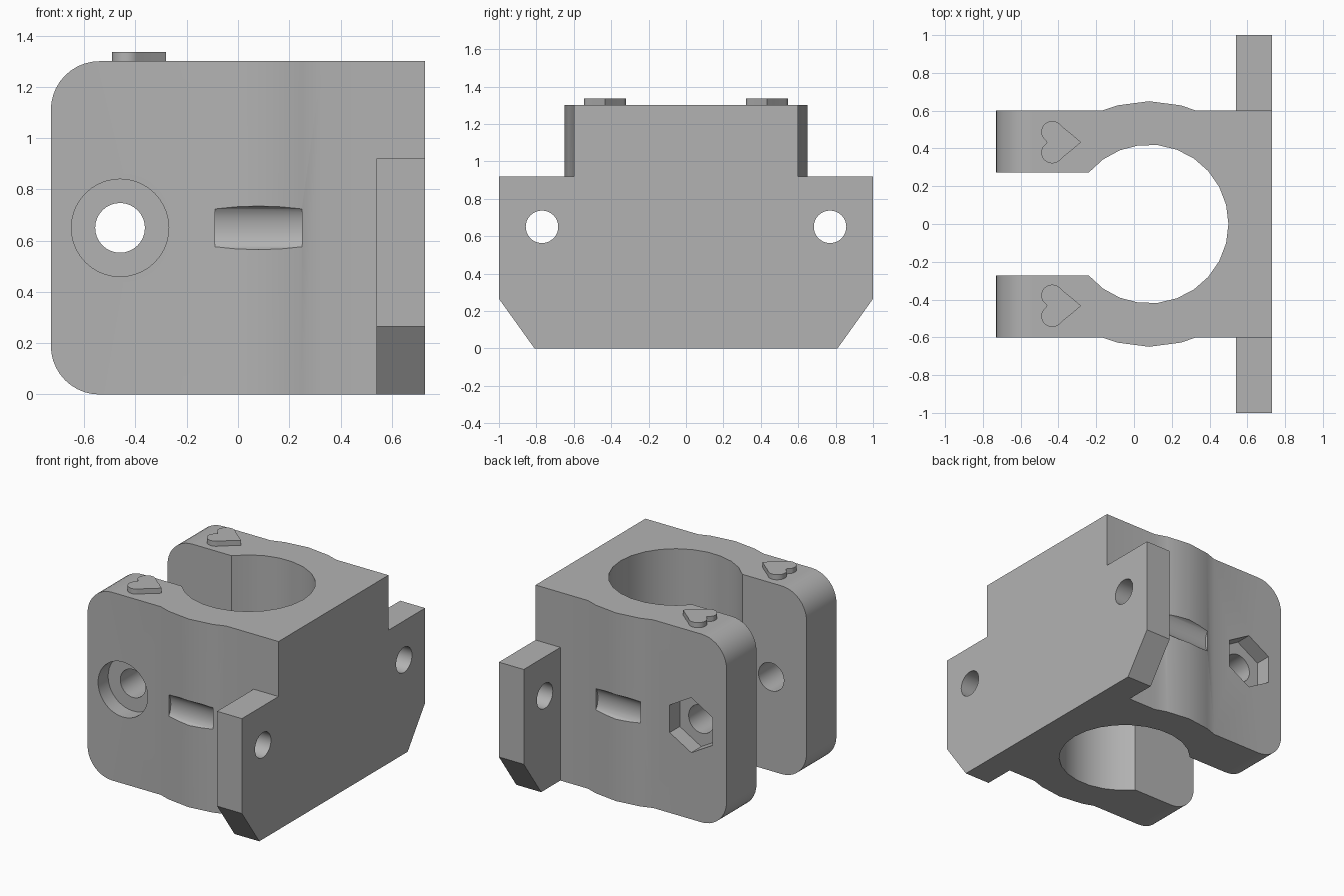
import bpy, bmesh
from math import sin, cos, pi, radians, asin, degrees

if "Cube" in bpy.data.objects:
    bpy.data.objects.remove(bpy.data.objects["Cube"])

grey = bpy.data.materials.new("plain grey")
grey.diffuse_color = (0.45, 0.45, 0.45, 1)
grey.use_nodes = True
grey.node_tree.nodes["Principled BSDF"].inputs["Base Color"].default_value = grey.diffuse_color

CX = 0.08           # axis of the bore
H = 1.3             # body height
ZB = 0.65           # height of all bolt holes


def arc(cx, cy, r, a0, a1, n, ry=None):
    ry = ry or r
    return [(cx + r * cos(radians(a0 + (a1 - a0) * i / n)),
             cy + ry * sin(radians(a0 + (a1 - a0) * i / n))) for i in range(n + 1)]


def prism(name, pts, axis, lo, hi):
    """Extrude a 2D outline along an axis; the outline uses the other two axes in order."""
    def place(p, d):
        return {'x': (d, p[0], p[1]), 'y': (p[0], d, p[1]), 'z': (p[0], p[1], d)}[axis]
    bm = bmesh.new()
    rings = [[bm.verts.new(place(p, d)) for p in pts] for d in (lo, hi)]
    n = len(pts)
    for ring in rings:
        bm.faces.new(ring)
    for i in range(n):
        j = (i + 1) % n
        bm.faces.new((rings[0][i], rings[0][j], rings[1][j], rings[1][i]))
    bmesh.ops.recalc_face_normals(bm, faces=bm.faces)
    me = bpy.data.meshes.new(name)
    bm.to_mesh(me)
    bm.free()
    me.materials.append(grey)
    ob = bpy.data.objects.new(name, me)
    bpy.context.collection.objects.link(ob)
    return ob


def disc(a, b, r, n=32, turn=0, ry=None):
    return arc(a, b, r, turn, turn + 360, n, ry)[:-1]


def carve(ob, cutter, op='DIFFERENCE'):
    mod = ob.modifiers.new("cut", 'BOOLEAN')
    mod.object, mod.operation, mod.solver = cutter, op, 'EXACT'
    bpy.context.view_layer.update()
    me = bpy.data.meshes.new_from_object(ob.evaluated_get(bpy.context.evaluated_depsgraph_get()))
    ob.modifiers.clear()
    ob.data = me
    bpy.data.objects.remove(cutter)


def smooth(ob):
    bpy.ops.object.select_all(action='DESELECT')
    ob.select_set(True)
    bpy.context.view_layer.objects.active = ob
    bpy.ops.object.shade_smooth_by_angle(angle=radians(30))
    mod = ob.modifiers.new("even shading", 'WEIGHTED_NORMAL')
    mod.keep_sharp = True


# Clamp body: C-shaped plan with bulged sides, bore and slot
e = 90 - degrees(asin(0.25 / 0.65))
bulge = [(CX + 0.25, 0.6)] + arc(CX, 0, 0.65, 75, 105, 2) + [(CX - 0.25, 0.6)]
b0 = 180 - degrees(asin(0.273 / 0.42))
plan = [(0.73, -0.6), (0.73, 0.6)] + bulge + [(-0.73, 0.6), (-0.73, 0.273)]
plan += arc(CX, 0, 0.42, b0, -b0, 20)
plan += [(-0.73, -0.273), (-0.73, -0.6)] + [(x, -y) for x, y in reversed(bulge)]
body = prism("clamp_body", plan, 'z', -0.1, H + 0.1)

# Rounded ends of the two arms
side = [(1, 0), (1, H)] + arc(-0.54, H - 0.19, 0.19, 90, 180, 10)
side += arc(-0.54, 0.19, 0.19, 180, 270, 10)
carve(body, prism("side_outline", side, 'y', -0.9, 0.9), 'INTERSECT')

# Clamp bolt hole, round recess in front, hexagon recess at the back
carve(body, prism("bolt_cut", disc(-0.46, ZB, 0.097), 'y', -1, 1))
carve(body, prism("head_cut", disc(-0.46, ZB, 0.19, 40), 'y', -1, -0.49))
carve(body, prism("nut_cut", disc(-0.46, ZB, 0.19, 6, 30), 'y', 0.49, 1))

# Shallow hollow across each bulge
for s in (-1, 1):
    hollow = disc(s * 0.65, ZB, 0.045, 24, 0, 0.085)
    carve(body, prism("hollow_cut", hollow, 'x', CX - 0.17, CX + 0.17))
smooth(body)

# Mounting wings and raised hearts, one per side
half = ([(-0.46, 0)] + arc(-0.433, 0.054, 0.058, 205, 50, 12)
        + [(-0.365, 0.07), (-0.325, 0.038), (-0.28, 0)])
heart = half + [(x, -y) for x, y in reversed(half[1:-1])]
for s, tag in ((-1, "front"), (1, "back")):
    edge = [(0.6, 0), (0.81, 0), (1, 0.265), (1, 0.92), (0.6, 0.92)]
    wing = prism(tag + "_wing", [(s * y, z) for y, z in edge], 'x', 0.54, 0.73)
    carve(wing, prism("screw_cut", disc(s * 0.77, ZB, 0.087), 'x', 0.4, 0.9))
    smooth(wing)
    smooth(prism(tag + "_heart", [(x, y + s * 0.433) for x, y in heart], 'z', H - 0.01, H + 0.035))
